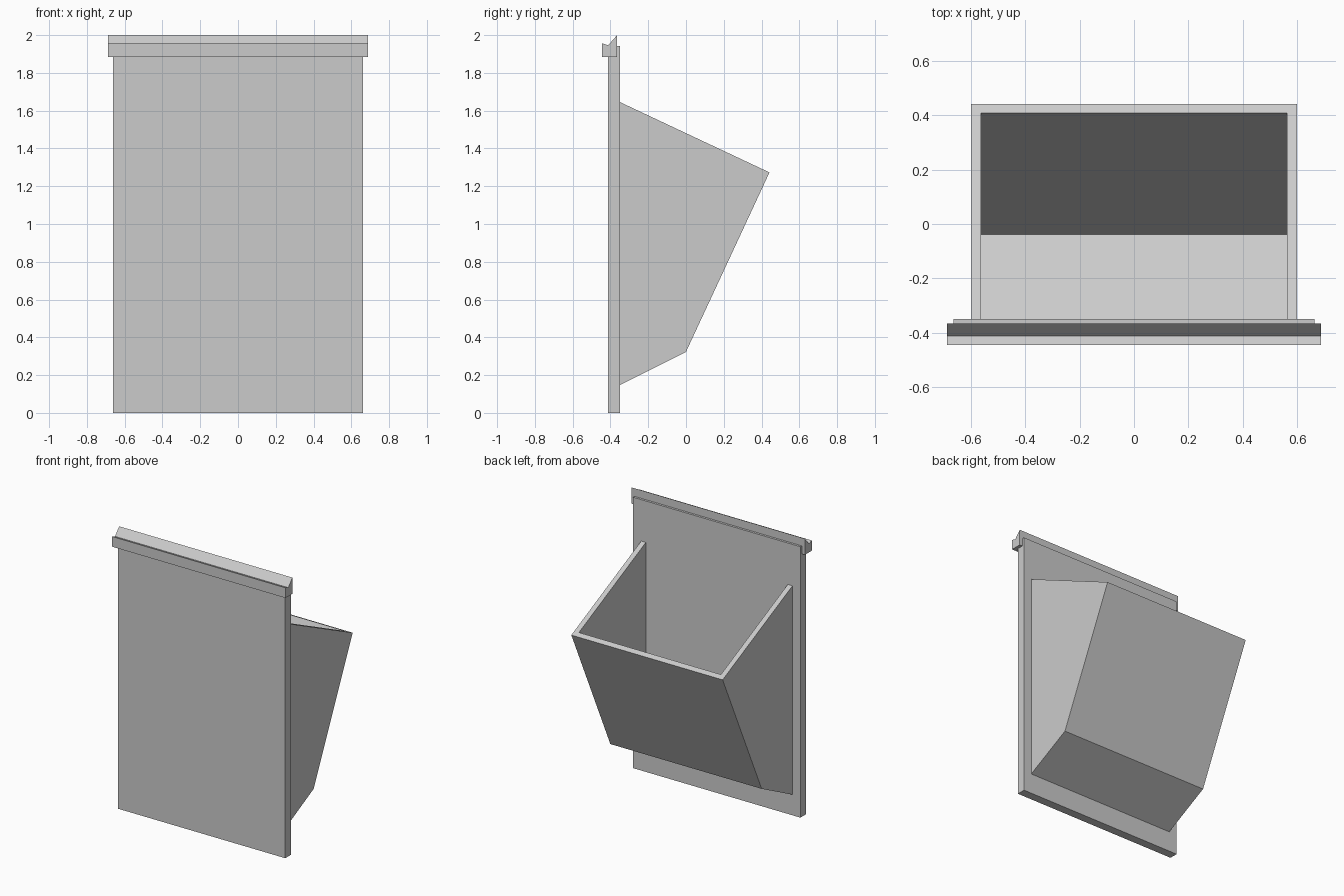
import bpy
import bmesh
from mathutils import Vector

if "Cube" in bpy.data.objects:
    bpy.data.objects.remove(bpy.data.objects["Cube"], do_unlink=True)

# Single flat grey for every part
grey = bpy.data.materials.new("plain_grey")
grey.use_nodes = True
colour = (0.6, 0.6, 0.6, 1)
grey.diffuse_color = colour
grey.node_tree.nodes["Principled BSDF"].inputs["Base Color"].default_value = colour


def extrude_profile(name, points, half_width):
    """Extrude a (y, z) profile symmetrically along x."""
    bm = bmesh.new()
    face = bm.faces.new([bm.verts.new((-half_width, y, z)) for y, z in points])
    result = bmesh.ops.extrude_face_region(bm, geom=[face])
    moved = [g for g in result["geom"] if isinstance(g, bmesh.types.BMVert)]
    bmesh.ops.translate(bm, verts=moved, vec=(2 * half_width, 0, 0))
    bmesh.ops.recalc_face_normals(bm, faces=bm.faces)
    mesh = bpy.data.meshes.new(name)
    bm.to_mesh(mesh)
    bm.free()
    mesh.materials.append(grey)
    obj = bpy.data.objects.new(name, mesh)
    bpy.context.scene.collection.objects.link(obj)
    return obj


board_front, board_back = -0.412, -0.349

# Upright back panel
extrude_profile("back_panel", [(board_front, 0), (board_back, 0),
                               (board_back, 1.942), (board_front, 1.942)], 0.663)

# Notched rail along the top edge
extrude_profile("top_rail", [(-0.444, 1.884), (-0.365, 1.884), (-0.365, 2.0),
                             (-0.412, 1.946), (-0.444, 1.957)], 0.687)

# Solid bin body with a slanted rim, sloping wall and angled underside
rim_back, rim_tip = Vector((board_back, 1.645)), Vector((0.442, 1.273))
kink, base = Vector((0, 0.323)), Vector((board_back, 0.148))
bin_body = extrude_profile("bin", [rim_back, rim_tip, kink, base], 0.6)

# Cavity: a box tilted square to the rim, open at the top and at the panel
wall = 0.037
along_rim = (rim_back - rim_tip).normalized()
down_wall = (kink - rim_tip).normalized()
top = rim_tip + along_rim * wall - down_wall * 0.2
floor = Vector((-0.038, 0.329))
cavity = extrude_profile("bin_cavity", [top, floor, floor + along_rim * 1.2,
                                        top + along_rim * 1.2], 0.6 - wall)
cavity.hide_render = True

cut = bin_body.modifiers.new("hollow", 'BOOLEAN')
cut.operation = 'DIFFERENCE'
cut.solver = 'EXACT'
cut.object = cavity
bpy.context.view_layer.update()
bpy.context.view_layer.objects.active = bin_body
bpy.ops.object.modifier_apply(modifier=cut.name)
bpy.data.objects.remove(cavity, do_unlink=True)
